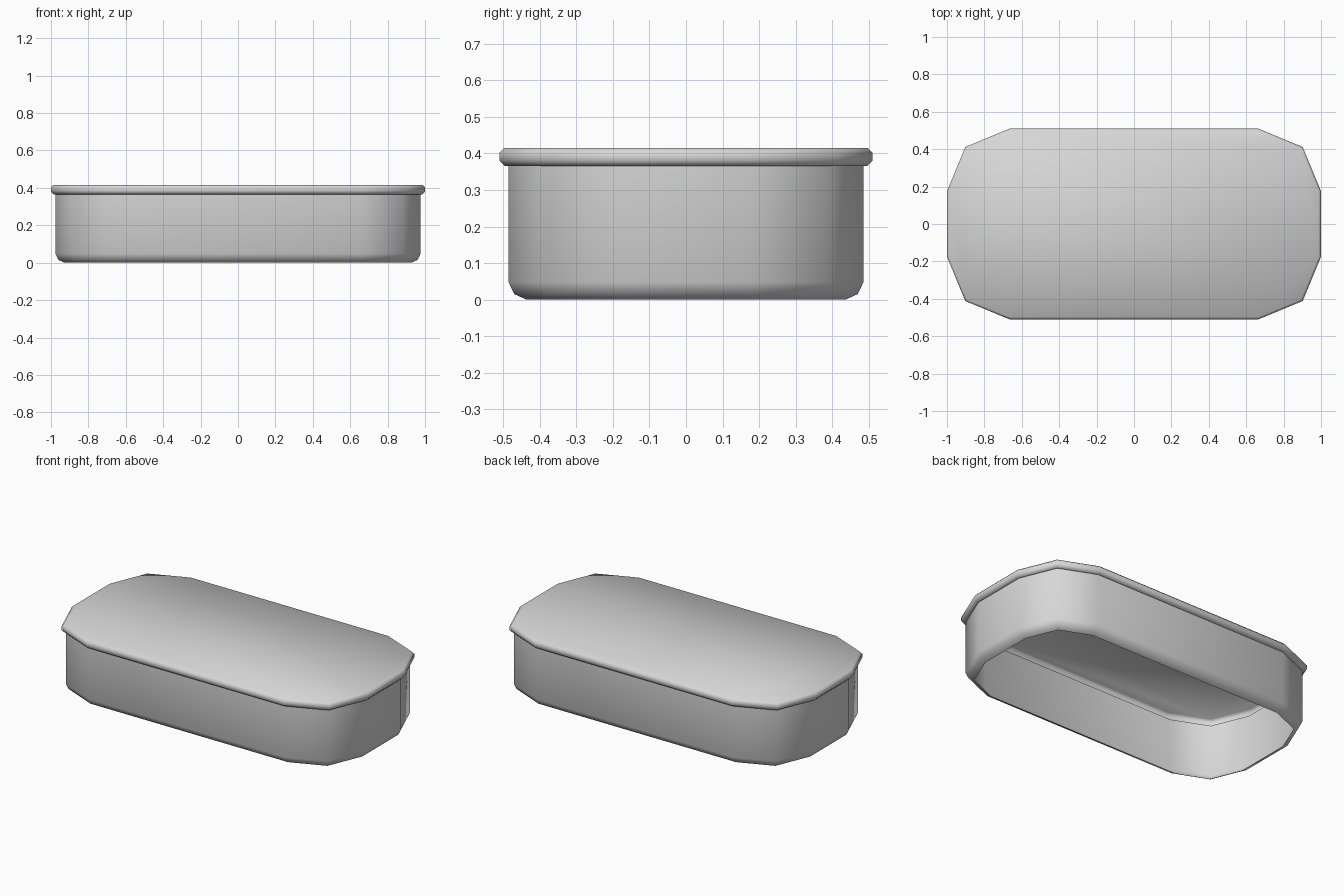
import bpy, bmesh, math

cube = bpy.data.objects.get("Cube")
if cube:
    bpy.data.objects.remove(cube, do_unlink=True)

grey = bpy.data.materials.new("plain_grey")
grey.use_nodes = True
colour = (0.68, 0.68, 0.68, 1)
grey.diffuse_color = colour
grey.node_tree.nodes["Principled BSDF"].inputs["Base Color"].default_value = colour

# Corner arc centres shared by every rounded-rectangle section
CX, CY = 0.665, 0.175


def section(bm, r, z):
    """Ring of twelve vertices: four corners, each a three-point arc."""
    ring = []
    for corner, (sx, sy) in enumerate([(1, 1), (-1, 1), (-1, -1), (1, -1)]):
        for step in range(3):
            a = math.radians(corner * 90 + step * 45)
            ring.append(bm.verts.new((sx * CX + r * math.cos(a),
                                      sy * CY + r * math.sin(a), z)))
    return ring


def loft(name, profile, capped):
    """Skin the sections listed from bottom to top as (radius, height)."""
    bm = bmesh.new()
    rings = [section(bm, r, z) for r, z in profile]
    n = len(rings[0])
    for low, high in zip(rings, rings[1:]):
        for i in range(n):
            j = (i + 1) % n
            bm.faces.new((low[i], low[j], high[j], high[i]))
    if capped:
        bm.faces.new(rings[-1])
    for f in bm.faces:
        f.smooth = True
    mesh = bpy.data.meshes.new(name)
    bm.to_mesh(mesh)
    bm.free()
    mesh.materials.append(grey)
    obj = bpy.data.objects.new(name, mesh)
    bpy.context.collection.objects.link(obj)
    return obj


# Thin wall, open underneath, with its lower edge turned inwards
loft("body_wall", [(0.262, 0), (0.295, 0.015), (0.311, 0.048), (0.311, 0.366)], False)

# Thin lid, hollow underneath, with a bevelled rim overhanging the wall
loft("lid", [(0.311, 0.366), (0.322, 0.366), (0.335, 0.38),
             (0.335, 0.402), (0.322, 0.415)], True)
